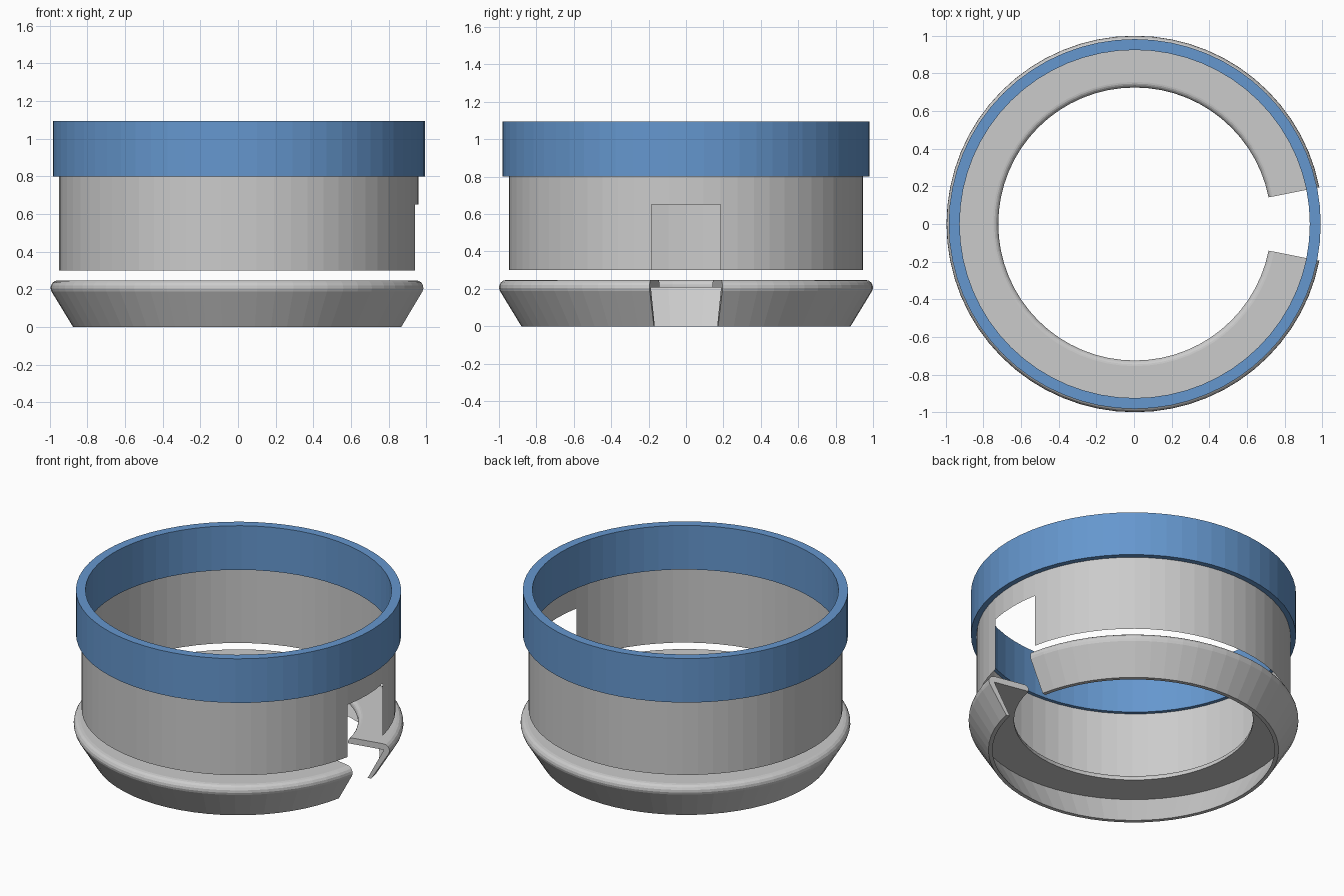
import bpy, bmesh
from math import cos, sin, pi

if "Cube" in bpy.data.objects:
    bpy.data.objects.remove(bpy.data.objects["Cube"])

SEG = 64      # facets in a full turn
GAP = 2       # facets left open on each side of +x
CX = 0.004    # slight shift that centres the whole model


def lathe(name, profile, closed=True, skip=lambda row, seg: False, sy=1.0, caps=False):
    """Revolve (r, z) points round z; skip() leaves faces out."""
    bm = bmesh.new()
    cols = [[bm.verts.new((CX + r * cos(2 * pi * i / SEG), sy * r * sin(2 * pi * i / SEG), z))
             for r, z in profile] for i in range(SEG)]
    n = len(profile)
    for i in range(SEG):
        a, b = cols[i], cols[(i + 1) % SEG]
        for j in range(n if closed else n - 1):
            if not skip(j, i):
                k = (j + 1) % n
                bm.faces.new((a[j], b[j], b[k], a[k]))
    if caps:
        bm.faces.new(cols[GAP])
        bm.faces.new(list(reversed(cols[SEG - GAP])))
    loose = [v for v in bm.verts if not v.link_faces]
    bmesh.ops.delete(bm, geom=loose, context='VERTS')
    if closed:
        bmesh.ops.recalc_face_normals(bm, faces=bm.faces[:])
    mesh = bpy.data.meshes.new(name)
    bm.to_mesh(mesh)
    bm.free()
    obj = bpy.data.objects.new(name, mesh)
    bpy.context.collection.objects.link(obj)
    return obj


def arc(r, z, rad, start, end, steps=5):
    """Points of a rounded corner, angles in degrees."""
    return [(r + rad * cos(t), z + rad * sin(t))
            for t in ((start + (end - start) * s / steps) * pi / 180 for s in range(steps + 1))]


def in_gap(seg):
    return seg < GAP or seg >= SEG - GAP


# Blue top band
band = lathe("top_band", [(0.93, 0.8), (0.988, 0.8), (0.988, 1.095), (0.93, 1.095)], sy=0.994)
blue = bpy.data.materials.new("blue")
blue.diffuse_color = (0.13, 0.31, 0.62, 1)
blue.use_nodes = True
blue.node_tree.nodes["Principled BSDF"].inputs["Base Color"].default_value = blue.diffuse_color
band.data.materials.append(blue)

# Thin sleeve with a rectangular notch at +x
lathe("sleeve", [(0.954, 0.3), (0.954, 0.65), (0.954, 0.8)], closed=False,
      skip=lambda row, seg: row == 0 and in_gap(seg), sy=0.993)

# Split base ring: flat flange with rounded edges over a thin sloping skirt
profile = ([(0.855, 0.0), (0.88, 0.0)]
           + arc(0.96, 0.208, 0.04, -28, 90)
           + arc(0.755, 0.218, 0.03, 90, 180)
           + [(0.725, 0.208), (0.963, 0.208)])
lathe("base_ring", profile, skip=lambda row, seg: in_gap(seg), caps=True)
